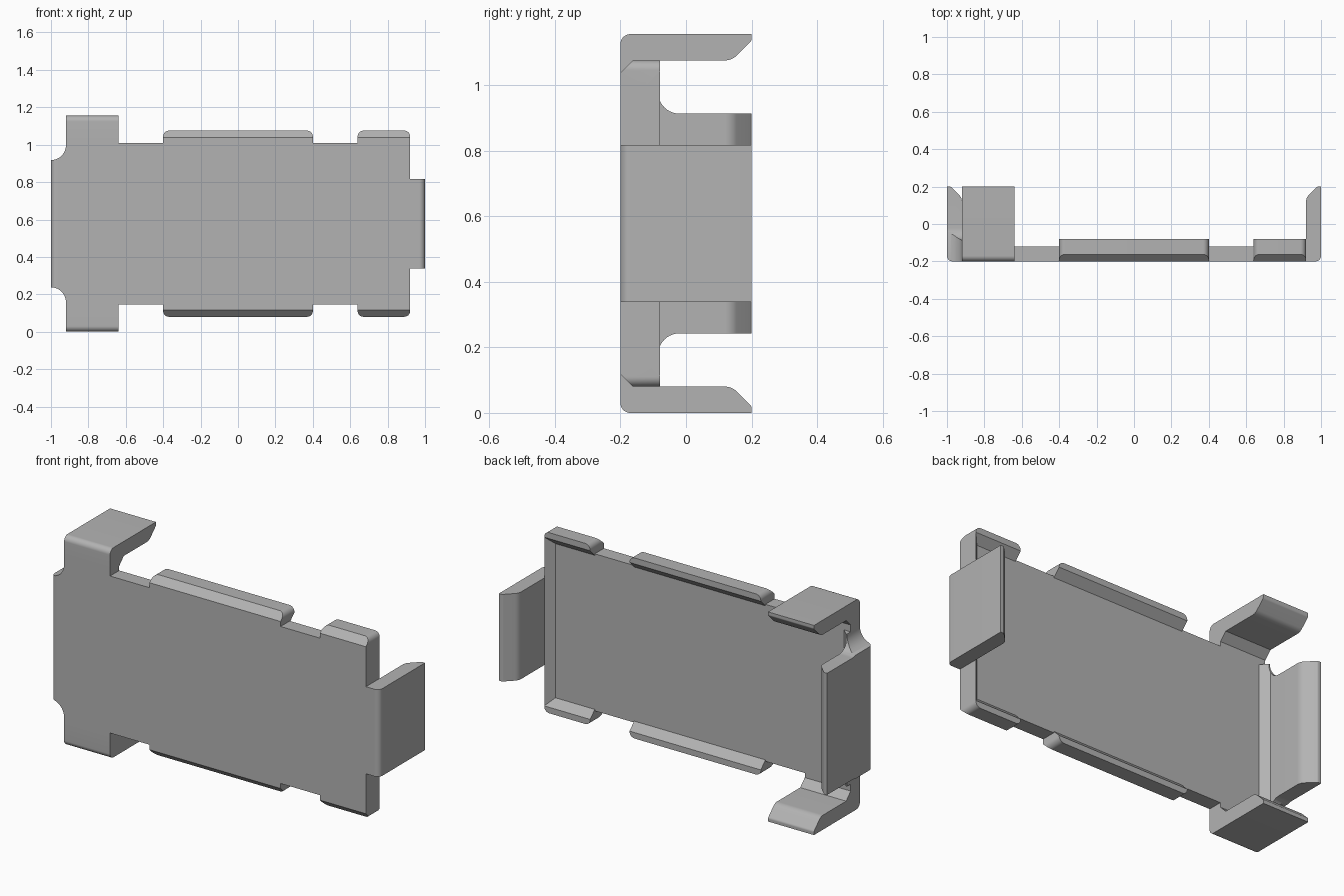
import bpy, bmesh, math
from mathutils import Vector

cube = bpy.data.objects.get("Cube")
if cube:
    bpy.data.objects.remove(cube, do_unlink=True)

MID = 0.5775                      # height of the symmetry plane
FRONT, BACK, LIP = -0.2, -0.12, -0.08

metal = bpy.data.materials.new("grey metal")
metal.use_nodes = True
grey = (0.45, 0.45, 0.45, 1)
metal.diffuse_color = grey
metal.node_tree.nodes["Principled BSDF"].inputs["Base Color"].default_value = grey


def rounded(points, steps=8):
    """Outline from (a, b) or (a, b, radius) corners."""
    out = []
    for i, p in enumerate(points):
        corner = Vector(p[:2])
        if len(p) == 2:
            out.append(corner)
            continue
        u = (Vector(points[i - 1][:2]) - corner).normalized()
        v = (Vector(points[(i + 1) % len(points)][:2]) - corner).normalized()
        half = u.angle(v) / 2
        centre = corner + (u + v).normalized() * p[2] / math.sin(half)
        reach = p[2] / math.tan(half)
        start, end = corner + u * reach - centre, corner + v * reach - centre
        for k in range(steps + 1):
            t = k / steps
            out.append(centre + (start * (1 - t) + end * t).normalized() * p[2])
    return out


def prism(name, outline, axis, low, high, cuts=()):
    """Extrude an outline along an axis, then trim it with planes."""
    def place(p, d):
        return {"x": (d, p[0], p[1]), "y": (p[0], d, p[1]), "z": (p[0], p[1], d)}[axis]
    bm = bmesh.new()
    a = [bm.verts.new(place(p, low)) for p in outline]
    b = [bm.verts.new(place(p, high)) for p in outline]
    bm.faces.new(a)
    bm.faces.new(b[::-1])
    for i in range(len(a)):
        j = (i + 1) % len(a)
        bm.faces.new((a[i], b[i], b[j], a[j]))
    for point, normal in cuts:
        geom = bm.verts[:] + bm.edges[:] + bm.faces[:]
        bmesh.ops.bisect_plane(bm, geom=geom, plane_co=point, plane_no=normal, clear_outer=True)
        bmesh.ops.holes_fill(bm, edges=[e for e in bm.edges if e.is_boundary])
    bmesh.ops.recalc_face_normals(bm, faces=bm.faces)
    mesh = bpy.data.meshes.new(name)
    bm.to_mesh(mesh)
    bm.free()
    mesh.materials.append(metal)
    obj = bpy.data.objects.new(name, mesh)
    bpy.context.collection.objects.link(obj)
    return obj


def keep_inside(obj, helper):
    """Intersect an object with a helper and remove the helper."""
    helper.hide_render = True
    mod = obj.modifiers.new("trim", "BOOLEAN")
    mod.operation, mod.solver, mod.object = "INTERSECT", "EXACT", helper
    graph = bpy.context.evaluated_depsgraph_get()
    obj.data = bpy.data.meshes.new_from_object(obj.evaluated_get(graph))
    obj.modifiers.clear()
    bpy.data.objects.remove(helper, do_unlink=True)


def bent_tab(base, side):
    """Bent sheet section as (offset, depth): outer bend, tapered tip, inner bend."""
    section = [(-0.04, FRONT), (0.08, FRONT, 0.03), (0.08, 0.2), (0.06, 0.2, 0.015),
               (0, 0.14, 0.05), (0, LIP), (-0.04, BACK)]
    return [(base + side * p[0], p[1]) for p in rounded(section)]


parts = []

# Flat main plate
parts.append(prism("main_plate", [(-0.92, MID - 0.4325), (0.92, MID - 0.4325),
                                  (0.92, MID + 0.4325), (-0.92, MID + 0.4325)], "y", FRONT, BACK))

for side, label in ((1, "top"), (-1, "bottom")):
    # Short slanted lips along the long edges
    for x0, x1, name in ((-0.4, 0.4, "middle_lip"), (0.64, 0.92, "end_lip")):
        outline = rounded([(x0, 0.42), (x1, 0.42), (x1, 0.4975, 0.03), (x0, 0.4975, 0.03)])
        outline = [(p[0], MID + side * p[1]) for p in outline]
        cuts = [((0, FRONT, MID + side * 0.46), (0, -1, side)),
                ((0, BACK, MID + side * 0.4245), (0, 1, -side))]
        parts.append(prism(f"{label}_{name}", outline, "y", FRONT, LIP, cuts))
    # Hooked arms bent backwards
    hook = [(y, z) for z, y in bent_tab(MID + side * 0.4975, side)]
    parts.append(prism(f"{label}_arm", hook, "x", -0.92, -0.64))
    web = [(FRONT, MID + side * 0.43), (BACK, MID + side * 0.43),
           (BACK, MID + side * 0.4575), (FRONT, MID + side * 0.4575)]
    parts.append(prism(f"{label}_arm_web", web, "x", -0.92, -0.64))

# Left tab and the bend strip beside it
parts.append(prism("left_tab", bent_tab(0.92, 1), "z", MID - 0.24, MID + 0.24))
parts.append(prism("left_bend", [(0.88, BACK), (0.92, BACK), (0.92, LIP)], "z",
                   MID - 0.464, MID + 0.464))

# Right tab with rounded relief notches at its corners
right_tab = prism("right_tab", bent_tab(-0.92, -1), "z", MID - 0.42, MID + 0.42)


def notch(cx, cz, r, turn):
    """Quarter circle scooped out of a corner, from wall edge to bend."""
    angles = [math.pi / 2 * k / 10 for k in range(11)]
    return [(cx + turn * r * math.sin(t), cz - r * math.cos(t)) for t in angles]


def symmetric(half):
    return [(a, MID + b) for a, b in half] + [(a, MID - b) for a, b in reversed(half)]


front_shape = symmetric(notch(-1, 0.42, 0.08, 1) + [(-0.92, 0.45), (-0.8, 0.45)])
keep_inside(right_tab, prism("front_trim", front_shape, "y", -0.3, 0.3))
side_shape = symmetric([(0.3, 0.335)] + notch(-0.02, 0.4, 0.065, -1) + [(-0.085, 0.45), (-0.3, 0.45)])
keep_inside(right_tab, prism("side_trim", side_shape, "x", -1.1, -0.8))
parts.append(right_tab)

# Smooth bends, sharp sheet edges
bpy.ops.object.select_all(action="DESELECT")
for obj in parts:
    obj.select_set(True)
bpy.context.view_layer.objects.active = parts[0]
bpy.ops.object.shade_smooth_by_angle(angle=math.radians(30))
